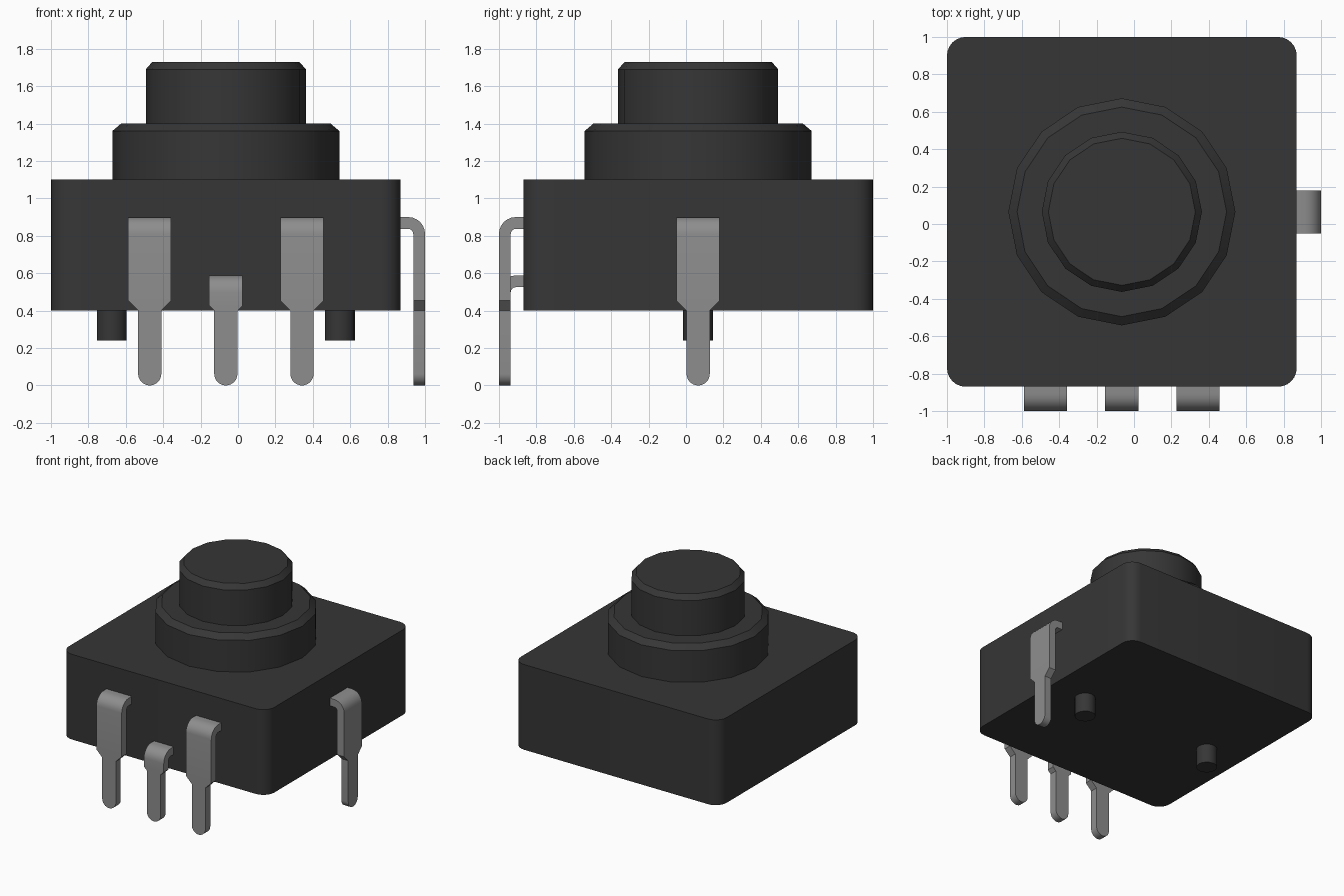
import bpy, bmesh, math
from mathutils import Matrix, Vector

if "Cube" in bpy.data.objects:
    bpy.data.objects.remove(bpy.data.objects["Cube"], do_unlink=True)

CENTRE = Vector((-0.065, 0.065, 0))  # axis of the housing


def material(name, value):
    m = bpy.data.materials.new(name)
    m.use_nodes = True
    colour = (value, value, value, 1)
    m.diffuse_color = colour
    m.node_tree.nodes["Principled BSDF"].inputs["Base Color"].default_value = colour
    return m


black = material("black plastic", 0.037)
metal = material("grey metal", 0.27)


def finish(name, bm, mat):
    bmesh.ops.recalc_face_normals(bm, faces=bm.faces[:])
    mesh = bpy.data.meshes.new(name)
    bm.to_mesh(mesh)
    bm.free()
    mesh.materials.append(mat)
    ob = bpy.data.objects.new(name, mesh)
    bpy.context.collection.objects.link(ob)
    bpy.ops.object.select_all(action="DESELECT")
    ob.select_set(True)
    bpy.context.view_layer.objects.active = ob
    bpy.ops.object.shade_smooth_by_angle(angle=math.radians(30))
    return ob


def loft(bm, rings):
    """Skin a list of equal-sized point rings and cap both ends."""
    rows = [[bm.verts.new(p) for p in ring] for ring in rings]
    for a, b in zip(rows, rows[1:]):
        for i in range(len(a)):
            j = (i + 1) % len(a)
            bm.faces.new((a[i], a[j], b[j], b[i]))
    bm.faces.new(rows[0][::-1])
    bm.faces.new(rows[-1])


def turned(name, profile, x=0.0, sides=16):
    """Round part from (radius, height) pairs, offset x from the axis."""
    bm = bmesh.new()
    angles = [2 * math.pi * i / sides for i in range(sides)]
    loft(bm, [[CENTRE + Vector((x + r * math.cos(a), r * math.sin(a), z))
               for a in angles] for r, z in profile])
    return finish(name, bm, black)


# Square housing with rounded upright edges
bm = bmesh.new()
bmesh.ops.create_cube(bm, size=1, matrix=Matrix.Translation(CENTRE + Vector((0, 0, 0.75)))
                      @ Matrix.Diagonal((1.87, 1.87, 0.7, 1)))
upright = [e for e in bm.edges if abs(e.verts[0].co.z - e.verts[1].co.z) > 0.1]
bmesh.ops.bevel(bm, geom=upright, offset=0.1, segments=6, profile=0.5, affect="EDGES")
finish("housing", bm, black)

# Collar, push button and locating pegs
turned("collar", [(0.607, 1.09), (0.607, 1.36), (0.56, 1.40)])
turned("button", [(0.428, 1.39), (0.428, 1.69), (0.393, 1.73)])
for side, x in (("right", -0.61), ("left", 0.61)):
    turned(side + "_peg", [(0.08, 0.24), (0.08, 0.41)], x)


def terminal(name, offset, top, half, turn=0.0):
    """Bent metal pin: arm out of the housing, rounded bend, tapered leg, round tip."""
    thick, leg, inner, reach = 0.063, 0.062, 0.027, 1.065
    outer = inner + thick
    # each station: outer (distance, z), inner (distance, z), half width
    stations = [((0.915, top), (0.915, top - thick), half)]
    for i in range(7):
        a = math.pi / 2 * (1 - i / 6)
        c, s = math.cos(a), math.sin(a)
        d, z = reach - outer, top - outer
        stations.append(((d + outer * c, z + outer * s), (d + inner * c, z + inner * s), half))
    lower = [(0.40 + half - leg, half), (0.40, leg)]
    lower += [(leg - leg * math.sin(t), max(leg * math.cos(t), 0.004))
              for t in (math.pi / 2 * i / 8 for i in range(9))]
    stations += [((reach, z), (reach - thick, z), w) for z, w in lower]
    bm = bmesh.new()
    loft(bm, [[(offset - w, -o[0], o[1]), (offset + w, -o[0], o[1]),
               (offset + w, -n[0], n[1]), (offset - w, -n[0], n[1])]
              for o, n, w in stations])
    bm.transform(Matrix.Translation(CENTRE) @ Matrix.Rotation(turn, 4, "Z"))
    finish(name, bm, metal)


terminal("front_right_terminal", -0.407, 0.9, 0.115)
terminal("front_middle_terminal", 0, 0.588, 0.09)
terminal("front_left_terminal", 0.407, 0.9, 0.115)
terminal("side_terminal", 0, 0.9, 0.115, math.pi / 2)
